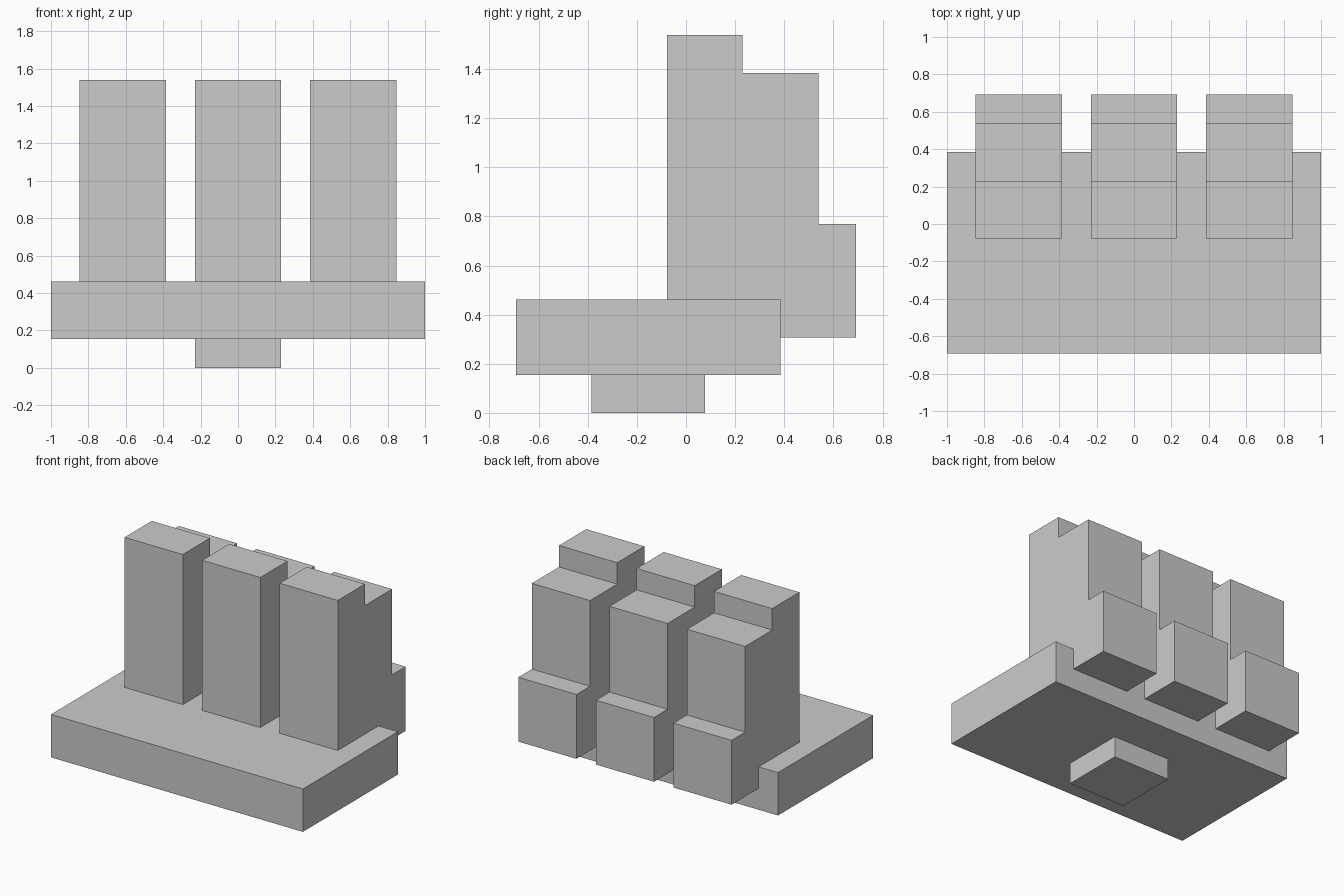
import bpy
import bmesh

if "Cube" in bpy.data.objects:
    bpy.data.objects.remove(bpy.data.objects["Cube"])

U = 1 / 13  # grid module: the model is 26 modules wide


def extrude_profile(name, profile, x0, x1):
    """Extrude a (y, z) outline given in modules from x0 to x1."""
    bm = bmesh.new()
    face = bm.faces.new([bm.verts.new((x0 * U, y * U, z * U)) for y, z in profile])
    result = bmesh.ops.extrude_face_region(bm, geom=[face])
    verts = [g for g in result["geom"] if isinstance(g, bmesh.types.BMVert)]
    bmesh.ops.translate(bm, verts=verts, vec=((x1 - x0) * U, 0, 0))
    bmesh.ops.recalc_face_normals(bm, faces=bm.faces)
    mesh = bpy.data.meshes.new(name)
    bm.to_mesh(mesh)
    bm.free()
    obj = bpy.data.objects.new(name, mesh)
    bpy.context.collection.objects.link(obj)
    return obj


def rect(y0, y1, z0, z1):
    return [(y0, z0), (y1, z0), (y1, z1), (y0, z1)]


# Small peg under the slab
extrude_profile("bottom_peg", rect(-5, 1, 0, 2), -3, 3)

# Wide base slab
extrude_profile("base_slab", rect(-9, 5, 2, 6), -13, 13)

# Three stepped columns hooked over the back edge of the slab
column = [(-1, 6), (5, 6), (5, 4), (9, 4), (9, 10),
          (7, 10), (7, 18), (3, 18), (3, 20), (-1, 20)]
for label, cx in (("left", -8), ("middle", 0), ("right", 8)):
    extrude_profile(f"{label}_column", column, cx - 3, cx + 3)
